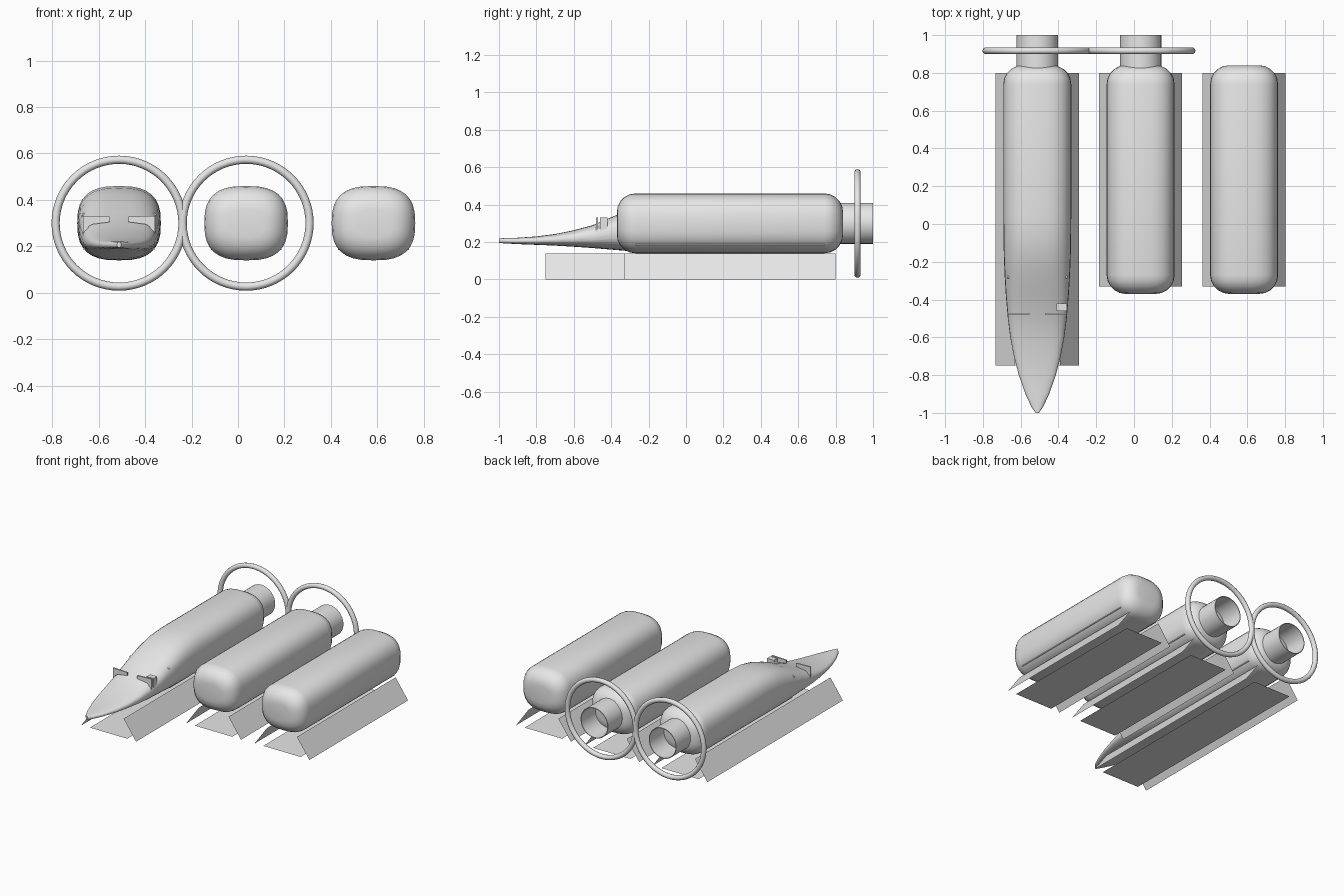
import bpy, bmesh, math
from mathutils import Matrix, Vector

cube = bpy.data.objects.get("Cube")
if cube:
    bpy.data.objects.remove(cube, do_unlink=True)

grey = bpy.data.materials.new("light_grey")
grey.use_nodes = True
grey.diffuse_color = (0.8, 0.8, 0.8, 1)
grey.node_tree.nodes["Principled BSDF"].inputs["Base Color"].default_value = grey.diffuse_color

NOSE_X, MID_X, TAIL_X = -0.512, 0.035, 0.583
AXIS_Z = 0.30
BACK, FRONT, ROUND = 0.84, -0.37, 0.10
HALF_W, HALF_H = 0.18, 0.16


def finish(name, bm, smooth=None, solid=True):
    if solid:
        bmesh.ops.recalc_face_normals(bm, faces=bm.faces)
    mesh = bpy.data.meshes.new(name)
    bm.to_mesh(mesh)
    bm.free()
    mesh.materials.append(grey)
    ob = bpy.data.objects.new(name, mesh)
    bpy.context.collection.objects.link(ob)
    if smooth:
        bpy.ops.object.select_all(action='DESELECT')
        ob.select_set(True)
        bpy.context.view_layer.objects.active = ob
        bpy.ops.object.shade_smooth_by_angle(angle=math.radians(smooth))
    return ob


def loft(name, x, sections, sides=32, power=2.7):
    """Skin rounded-square sections given as (y, half width, half height, centre z)."""
    bm = bmesh.new()
    rings = []
    for y, w, h, z in sections:
        ring = []
        for i in range(sides):
            a = math.tau * i / sides
            c, s = math.cos(a), math.sin(a)
            px = math.copysign(abs(c) ** (2 / power), c) * w
            pz = math.copysign(abs(s) ** (2 / power), s) * h
            ring.append(bm.verts.new((x + px, y, z + pz)))
        rings.append(ring)
    for a, b in zip(rings, rings[1:]):
        for i in range(sides):
            j = (i + 1) % sides
            bm.faces.new((a[i], a[j], b[j], b[i]))
    bm.faces.new(rings[0])
    bm.faces.new(rings[-1])
    return finish(name, bm, 40)


def rounded_end(y_end, direction):
    """Sections of a filleted end, from the end cap inwards."""
    out = []
    for i in range(6):
        a = math.pi / 2 * i / 5
        inset = ROUND * (1 - math.sin(a))
        y = y_end + direction * ROUND * (1 - math.cos(a))
        out.append((y, HALF_W - inset, HALF_H - inset, AXIS_Z))
    return out


def quad(name, corners):
    bm = bmesh.new()
    bm.faces.new([bm.verts.new(c) for c in corners])
    return finish(name, bm, solid=False)


def box(name, centre, size):
    bm = bmesh.new()
    bmesh.ops.create_cube(bm, size=1)
    bmesh.ops.scale(bm, vec=size, verts=bm.verts)
    bmesh.ops.translate(bm, vec=centre, verts=bm.verts)
    return finish(name, bm)


def track_bed(name, x, y0, y1):
    """Flat floor sheet between two sheets that lean inwards."""
    quad(name + "_floor", [(x - 0.15, y0, 0.003), (x + 0.15, y0, 0.003),
                           (x + 0.15, y1, 0.003), (x - 0.15, y1, 0.003)])
    for label, s in (("right", -1), ("left", 1)):
        low, high = x + s * 0.22, x + s * 0.12
        pts = [(low, y0, 0), (low, y1, 0), (high, y1, 0.14), (high, y0, 0.14)]
        quad(f"{name}_{label}_side", pts if s > 0 else pts[::-1])


def tail_tube(name, x):
    """Open thin-walled tube behind a car."""
    bm = bmesh.new()
    rings = []
    for r, y in ((0.11, 0.82), (0.11, 1.0), (0.105, 1.0), (0.105, 0.82)):
        rings.append([bm.verts.new((x + r * math.cos(math.tau * i / 32), y,
                                    AXIS_Z + r * math.sin(math.tau * i / 32)))
                      for i in range(32)])
    for k in range(4):
        a, b = rings[k], rings[(k + 1) % 4]
        for i in range(32):
            j = (i + 1) % 32
            bm.faces.new((a[i], a[j], b[j], b[i]))
    finish(name, bm, 40)


def hoop(name, x):
    bpy.ops.mesh.primitive_torus_add(location=(x, 0.917, AXIS_Z), rotation=(math.pi / 2, 0, 0),
                                     major_radius=0.273, minor_radius=0.0175,
                                     major_segments=64, minor_segments=10)
    ob = bpy.context.object
    ob.name = name
    ob.data.materials.append(grey)
    bpy.ops.object.shade_smooth_by_angle(angle=math.radians(50))


# Plain cars with both ends filleted
back_end = rounded_end(BACK, -1)[::-1]
for name, x in (("middle_car", MID_X), ("end_car", TAIL_X)):
    loft(name + "_body", x, rounded_end(FRONT, 1) + back_end)
    track_bed(name + "_bed", x, -0.33, 0.80)

# Lead car: long flattened bill rising to the full body
nose = [  # y, half width, bottom, top
    (-1.0, 0.008, 0.195, 0.22), (-0.97, 0.030, 0.193, 0.221),
    (-0.9, 0.063, 0.189, 0.223), (-0.8, 0.098, 0.185, 0.23),
    (-0.7, 0.124, 0.181, 0.243), (-0.6, 0.143, 0.175, 0.263),
    (-0.5, 0.156, 0.168, 0.29), (-0.37, 0.167, 0.157, 0.345),
    (-0.27, 0.173, 0.149, 0.389), (-0.17, 0.177, 0.143, 0.427),
    (-0.07, 0.179, 0.14, 0.451), (0.05, HALF_W, 0.14, 0.46)]
loft("lead_car_body", NOSE_X,
     [(y, w, (t - b) / 2, (t + b) / 2) for y, w, b, t in nose] + back_end)
track_bed("lead_car_bed", NOSE_X, -0.75, 0.80)

# Tubes and hoops behind the first two cars
for name, x in (("lead_car", NOSE_X), ("middle_car", MID_X)):
    tail_tube(name + "_tail_tube", x)
    hoop(name + "_hoop", x)

# Thin side rails low on every car
for name, x in (("lead_car", NOSE_X), ("middle_car", MID_X), ("end_car", TAIL_X)):
    for label, s in (("right", -1), ("left", 1)):
        box(f"{name}_{label}_rail", (x + s * 0.142, 0.235, 0.19), (0.02, 1.01, 0.009))

# Small bent winglets and studs on the bill
outline = [(0.04, 0.328), (0.155, 0.332), (0.155, 0.245), (0.138, 0.255),
           (0.132, 0.285), (0.115, 0.295), (0.04, 0.305)]
for label, s in (("right", -1), ("left", 1)):
    bm = bmesh.new()
    face = bm.faces.new([bm.verts.new((NOSE_X + s * x, -0.48, z)) for x, z in outline])
    ext = bmesh.ops.extrude_face_region(bm, geom=[face])["geom"]
    bmesh.ops.translate(bm, vec=(0, 0.01, 0),
                        verts=[v for v in ext if isinstance(v, bmesh.types.BMVert)])
    finish(label + "_winglet", bm)
    bm = bmesh.new()
    spot = Matrix.Translation(Vector((NOSE_X + s * 0.152, -0.28, 0.335)))
    bmesh.ops.create_uvsphere(bm, u_segments=10, v_segments=6, radius=0.009, matrix=spot)
    finish(label + "_stud", bm, 60)
box("left_winglet_block", (NOSE_X + 0.13, -0.44, 0.295), (0.055, 0.04, 0.07))
